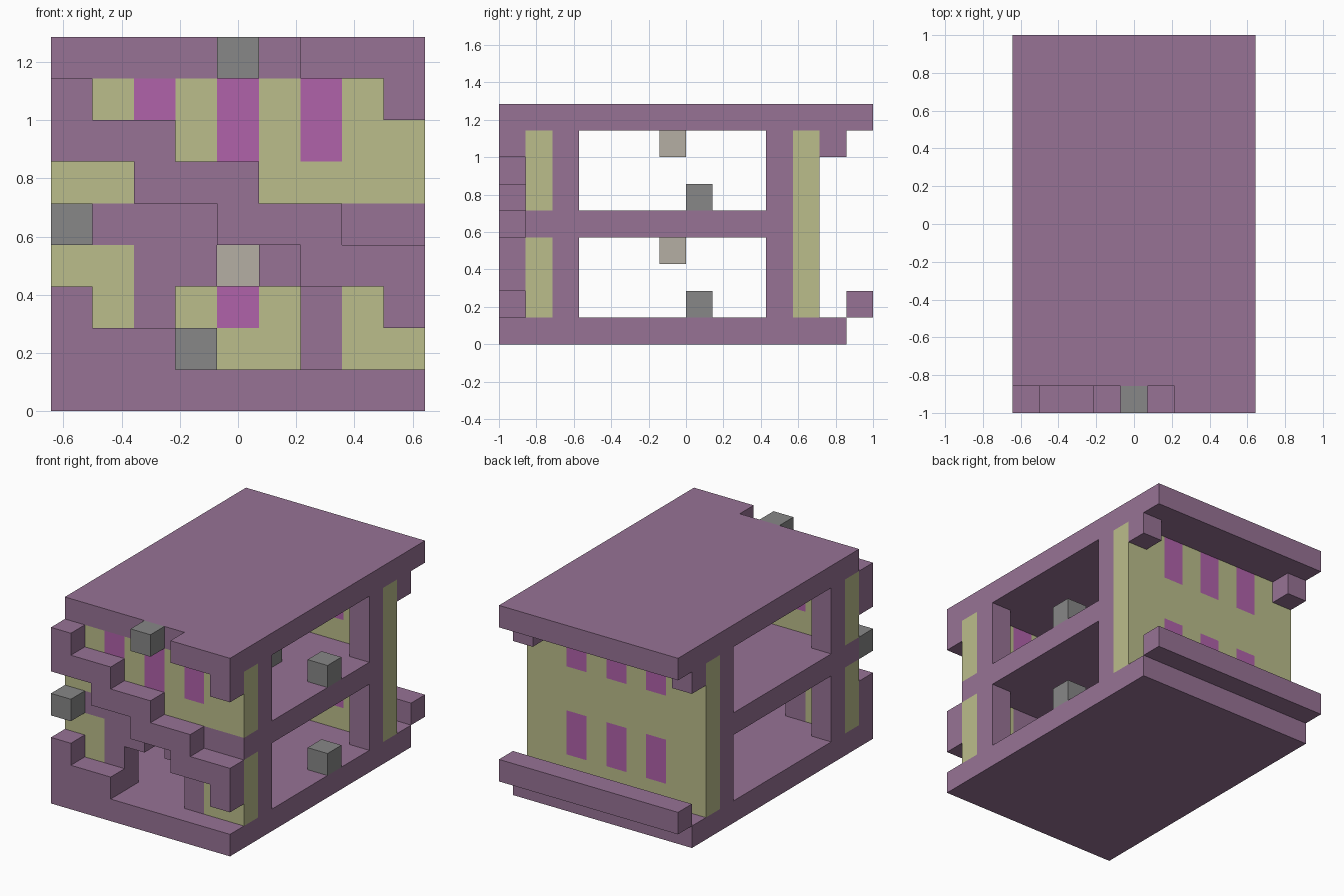
import bpy
import bmesh
from mathutils import Matrix, Vector

cube = bpy.data.objects.get("Cube")
if cube:
    bpy.data.objects.remove(cube, do_unlink=True)

U = 1 / 7                      # one building block
NX, NY = 9, 14                 # footprint in blocks


def material(name, rgb):
    m = bpy.data.materials.new(name)
    m.use_nodes = True
    m.diffuse_color = (*rgb, 1)
    m.node_tree.nodes["Principled BSDF"].inputs["Base Color"].default_value = (*rgb, 1)
    return m


MAUVE = material("mauve", (0.31, 0.171, 0.301))
OLIVE = material("pale olive", (0.497, 0.509, 0.258))
MAGENTA = material("magenta glass", (0.434, 0.122, 0.402))
GREY = material("grey", (0.242, 0.242, 0.242))
TAN = material("warm tan", (0.462, 0.429, 0.366))


def block_point(x, y, z):
    return Vector(((x - NX / 2) * U, (y - NY / 2) * U, z * U))


def box(name, mat, start, size=(1, 1, 1), rule=None):
    """Box from a starting block and a size in blocks; rule edits its mesh."""
    lo = block_point(*start)
    hi = block_point(*(a + b for a, b in zip(start, size)))
    bm = bmesh.new()
    bmesh.ops.create_cube(
        bm, size=1,
        matrix=Matrix.Translation((lo + hi) / 2) @ Matrix.Diagonal((*(hi - lo), 1)))
    mesh = bpy.data.meshes.new(name)
    mesh.materials.append(mat)
    if rule:
        rule(bm, mesh)
    bm.to_mesh(mesh)
    bm.free()
    obj = bpy.data.objects.new(name, mesh)
    bpy.context.collection.objects.link(obj)
    return obj


def windows(sills):
    """Cut window panes two blocks high in columns 2, 4 and 6 of a wall."""
    def rule(bm, mesh):
        mesh.materials.append(MAGENTA)
        cuts = [(block_point(x, 0, 0), (1, 0, 0)) for x in range(2, 8)]
        cuts += [(block_point(0, 0, z + h), (0, 0, 1)) for z in sills for h in (0, 2)]
        for co, no in cuts:
            bmesh.ops.bisect_plane(bm, geom=bm.verts[:] + bm.edges[:] + bm.faces[:],
                                   plane_co=co, plane_no=no)
        for f in bm.faces:
            c = f.calc_center_median()
            column = int(c.x / U + NX / 2)
            in_row = any(z < c.z / U < z + 2 for z in sills)
            if abs(f.normal.y) > 0.5 and column in (2, 4, 6) and in_row:
                f.material_index = 1
    return rule


# Floors and roof
box("ground_floor", MAUVE, (0, 0, 0), (9, 13, 1))
box("upper_floor", MAUVE, (0, 1, 4), (9, 10, 1))
box("roof", MAUVE, (0, 1, 8), (9, 13, 1))
box("roof_front_tab", MAUVE, (6, 0, 8), (3, 1, 1))
box("roof_front_bracket", MAUVE, (8, 0, 7))
box("rear_rail", MAUVE, (0, 13, 1), (9, 1, 1))

# Walls with windows
box("rear_wall", OLIVE, (0, 11, 1), (9, 1, 7), windows((2, 6)))
box("upper_front_wall", OLIVE, (0, 1, 5), (9, 1, 3), windows((6,)))

# Parts mirrored on both sides
for side, edge, panel, jamb, lintel in (("right", 0, 0, 2, 3), ("left", 8, 7, 6, 5)):
    box(f"lower_front_wall_{side}", OLIVE, (panel, 1, 1), (2, 1, 3))
    box(f"door_jamb_{side}", MAUVE, (jamb, 1, 1), (1, 1, 3))
    box(f"door_lintel_{side}", MAUVE, (lintel, 1, 3))
    box(f"rear_bracket_{side}", MAUVE, (edge, 12, 7))
    for level, z in (("lower", 1), ("upper", 5)):
        for place, y in (("front", 2), ("rear", 10)):
            box(f"{level}_{place}_pillar_{side}", MAUVE, (edge, y, z), (1, 1, 3))

# Stepped trim across the front: first column, height, length
for i, (x, z, length) in enumerate(((0, 7, 1), (0, 6, 3), (2, 5, 3), (4, 4, 3),
                                    (6, 3, 3), (8, 2, 1), (0, 2, 1), (0, 1, 3))):
    box(f"front_step_{i + 1}", MAUVE, (x, 0, z), (length, 1, 1))

# Grey blocks on the front
box("front_block_side", GREY, (0, 0, 4))
box("front_block_top", GREY, (4, 0, 8))

# Seats and ceiling lamps
for level, z, inner in (("lower", 1, 3), ("upper", 5, 5)):
    box(f"{level}_inner_seat", GREY, (inner, 7, z))
    box(f"{level}_outer_seat", GREY, (8, 7, z))
    box(f"{level}_ceiling_lamp", TAN, (4, 6, z + 2))
